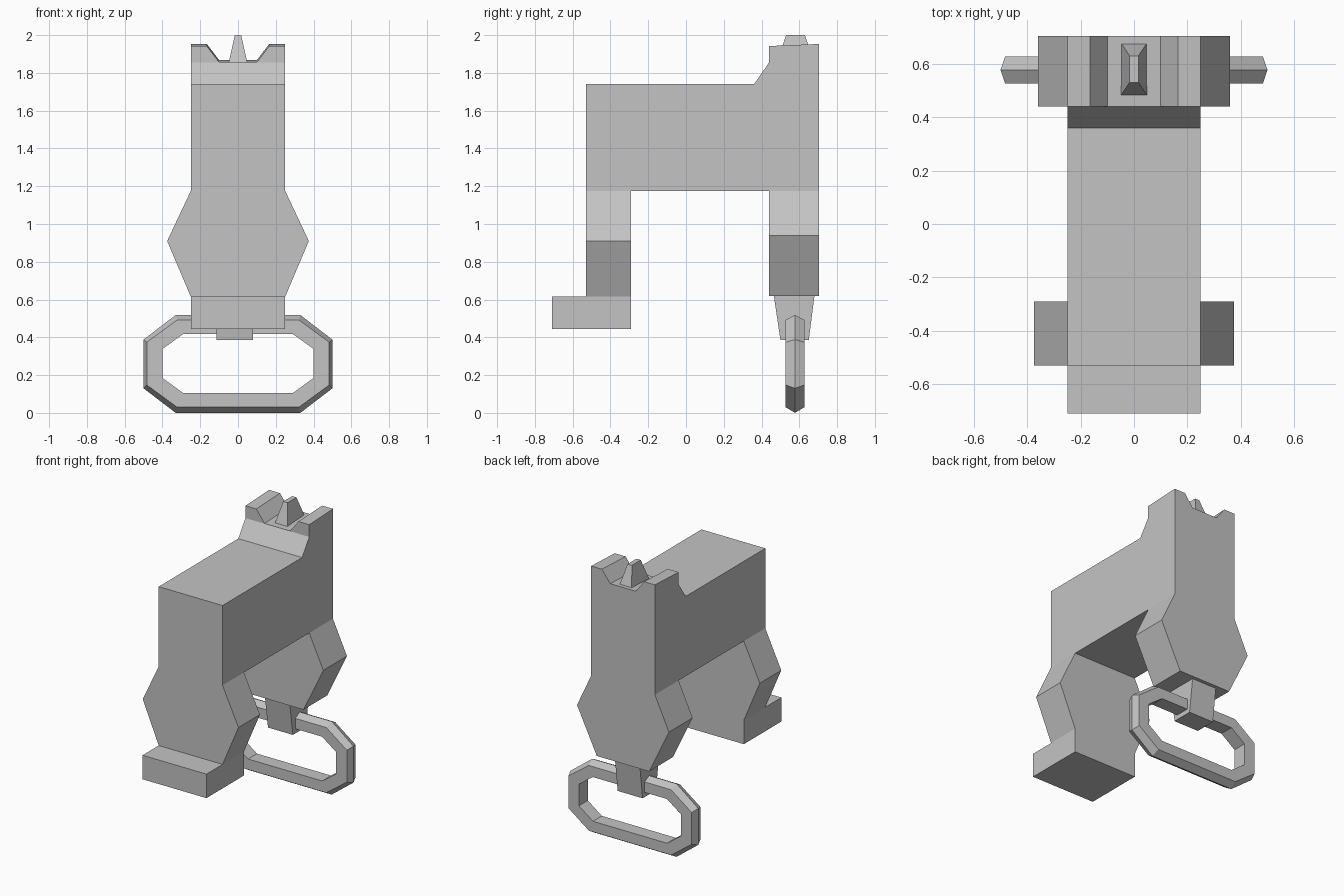
import bpy
import bmesh

default = bpy.data.objects.get("Cube")
if default:
    bpy.data.objects.remove(default, do_unlink=True)

# One plain grey for the whole model
GREY = (0.55, 0.55, 0.55, 1.0)
grey = bpy.data.materials.new("plain grey")
grey.use_nodes = True
grey.diffuse_color = GREY
grey.node_tree.nodes["Principled BSDF"].inputs["Base Color"].default_value = GREY


def loft(name, rings, closed=False):
    """Skin rings of points; cap the ends, or join last to first when closed."""
    bm = bmesh.new()
    loops = [[bm.verts.new(p) for p in ring] for ring in rings]
    n = len(rings[0])
    pairs = list(zip(loops, loops[1:]))
    if closed:
        pairs.append((loops[-1], loops[0]))
    else:
        bm.faces.new(loops[0])
        bm.faces.new(loops[-1])
    for a, b in pairs:
        for i in range(n):
            j = (i + 1) % n
            bm.faces.new((a[i], a[j], b[j], b[i]))
    bmesh.ops.recalc_face_normals(bm, faces=bm.faces[:])
    mesh = bpy.data.meshes.new(name)
    bm.to_mesh(mesh)
    bm.free()
    mesh.materials.append(grey)
    obj = bpy.data.objects.new(name, mesh)
    bpy.context.collection.objects.link(obj)
    return obj


def mirrored(half):
    """Complete a symmetric (x, z) outline from its +x half."""
    return half + [(-x, z) for x, z in reversed(half)]


def along_y(outline, y):
    return [(x, y, z) for x, z in outline]


def along_x(outline, x):
    return [(x, y, z) for y, z in outline]


def rect(x0, x1, y0, y1, z):
    return [(x0, y0, z), (x1, y0, z), (x1, y1, z), (x0, y1, z)]


# Main bridge with the ramp up to the rear sight
bridge = [(-0.29, 1.175), (0.44, 1.175), (0.44, 1.855), (0.36, 1.74), (-0.29, 1.74)]
loft("bridge", [along_x(bridge, x) for x in (-0.25, 0.25)])

# Front block, flaring into a clamp
front = mirrored([(0.25, 1.74), (0.25, 1.175), (0.375, 0.91), (0.25, 0.615)])
loft("front_clamp", [along_y(front, y) for y in (-0.53, -0.29)])

# Foot under the front clamp
loft("front_foot", [rect(-0.25, 0.25, -0.71, -0.29, z) for z in (0.445, 0.615)])


# Rear block with a notched top that rises slightly to the back
def rear_outline(rise):
    return mirrored([(0.10, 1.857 + rise), (0.165, 1.942 + rise), (0.25, 1.942 + rise),
                     (0.25, 1.175), (0.36, 0.94), (0.205, 0.62)])


loft("rear_clamp", [along_y(rear_outline(0.0), 0.44),
                    along_y(rear_outline(0.011), 0.705)])

# Tapered post in the notch
loft("sight_post", [rect(-0.05, 0.05, 0.48, 0.68, 1.85),
                    rect(-0.017, 0.017, 0.53, 0.63, 2.0)])

# Lug that carries the loop
loft("loop_lug", [rect(-0.115, 0.08, 0.5, 0.65, 0.385),
                  rect(-0.115, 0.08, 0.465, 0.68, 0.62)])


# Eight-sided sling loop with a ridged outer rim
def octagon(half_x, z0, z1, corner_x, corner_z, y):
    pts = [(corner_x, z1), (half_x, z1 - corner_z),
           (half_x, z0 + corner_z), (corner_x, z0)]
    return along_y(mirrored(pts), y)


LOOP_Y, HALF = 0.577, 0.05
loft("sling_loop", [
    octagon(0.40, 0.105, 0.418, 0.29, 0.08, LOOP_Y - HALF),
    octagon(0.483, 0.03, 0.492, 0.322, 0.118, LOOP_Y - HALF),
    octagon(0.50, 0.0, 0.518, 0.33, 0.13, LOOP_Y),
    octagon(0.483, 0.03, 0.492, 0.322, 0.118, LOOP_Y + HALF),
    octagon(0.40, 0.105, 0.418, 0.29, 0.08, LOOP_Y + HALF),
], closed=True)
